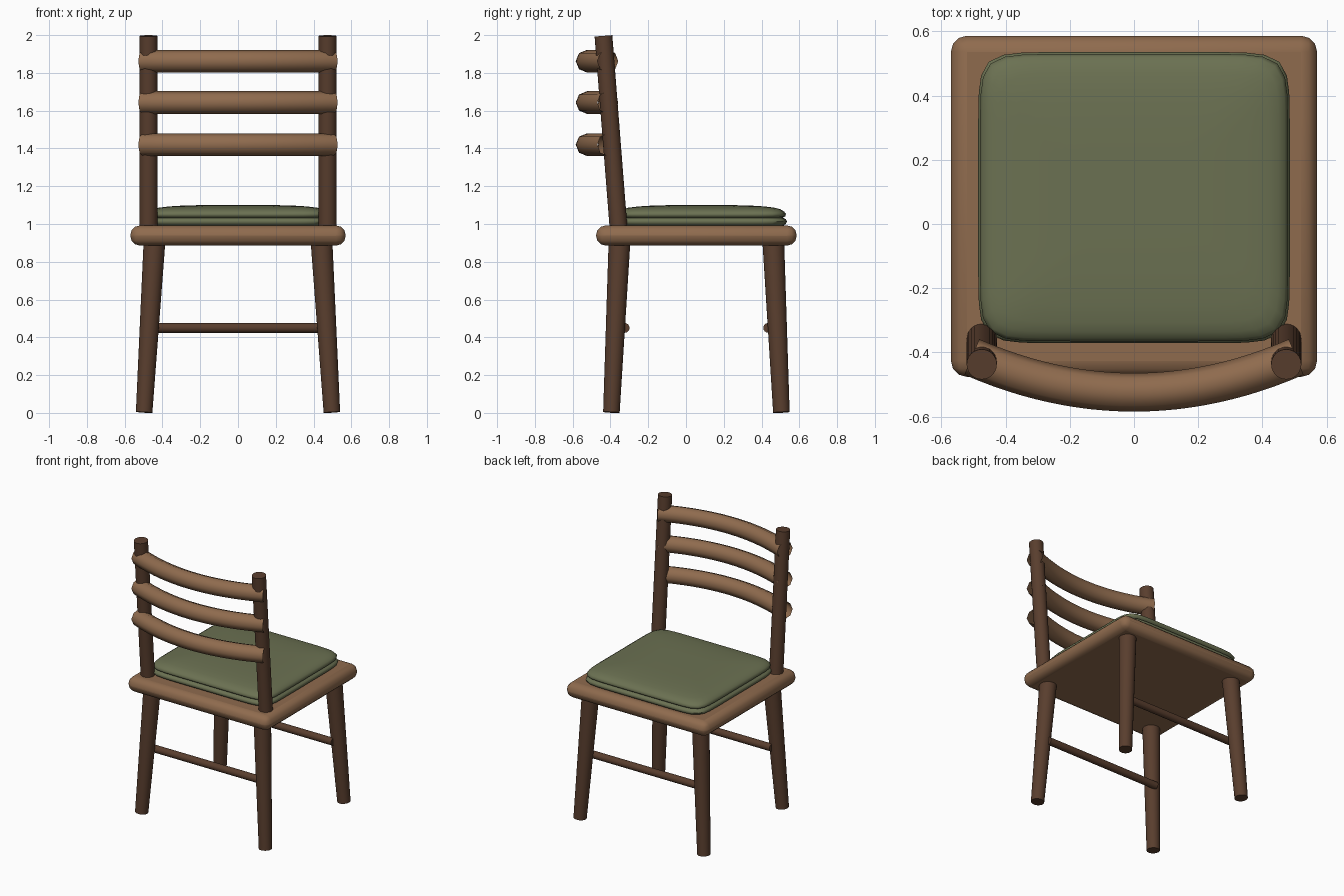
import bpy, bmesh, math
from mathutils import Vector

if "Cube" in bpy.data.objects:
    bpy.data.objects.remove(bpy.data.objects["Cube"])


def material(name, rgb):
    m = bpy.data.materials.new(name)
    m.diffuse_color = (*rgb, 1)
    m.use_nodes = True
    m.node_tree.nodes["Principled BSDF"].inputs["Base Color"].default_value = m.diffuse_color
    return m


DARK = material("dark_wood", (0.10, 0.048, 0.027))
LIGHT = material("light_wood", (0.275, 0.147, 0.076))
FABRIC = material("green_fabric", (0.147, 0.165, 0.084))
CY = 0.055  # centre of the seat in y


def finish(ob, name, mat, angle=40):
    ob.name = name
    ob.data.materials.append(mat)
    bpy.ops.object.select_all(action='DESELECT')
    ob.select_set(True)
    bpy.context.view_layer.objects.active = ob
    bpy.ops.object.shade_smooth_by_angle(angle=math.radians(angle))


def rod(name, a, b, r1, r2, mat, sides=24):
    """Tapered round bar from a to b."""
    a, b = Vector(a), Vector(b)
    d = b - a
    bpy.ops.mesh.primitive_cone_add(vertices=sides, radius1=r1, radius2=r2,
                                    depth=d.length, location=(a + b) / 2,
                                    rotation=d.to_track_quat('Z', 'Y').to_euler())
    finish(bpy.context.object, name, mat)


# Splayed legs, back posts and stretchers
for sx, side in ((-1, "left"), (1, "right")):
    for sy, end in ((-1, "back"), (1, "front")):
        rod(f"{end}_{side}_leg", (sx * 0.497, CY + sy * 0.45, 0.003),
            (sx * 0.442, CY + sy * 0.407, 0.91), 0.044, 0.058, DARK)
    rod(f"{side}_post", (sx * 0.474, -0.355, 0.95), (sx * 0.474, -0.437, 1.996),
        0.047, 0.047, DARK)
for sy, end in ((-1, "back"), (1, "front")):
    y = CY + sy * 0.38
    rod(f"{end}_stretcher", (-0.46, y, 0.45), (0.46, y, 0.45), 0.026, 0.026, DARK, 16)

# Seat board with rounded edges
bpy.ops.mesh.primitive_cube_add(size=1, location=(0, CY, 0.939))
seat = bpy.context.object
seat.dimensions = (1.14, 1.062, 0.106)
bpy.ops.object.transform_apply(location=False, rotation=False, scale=True)
bev = seat.modifiers.new("round", 'BEVEL')
bev.width = 0.05
bev.segments = 3
finish(seat, "seat", LIGHT, 30)

# Bowed back slats: open tubes along a shallow arc
for i, z in enumerate((1.42, 1.643, 1.862)):
    cu = bpy.data.curves.new("slat", 'CURVE')
    cu.dimensions = '3D'
    cu.bevel_depth = 0.06
    cu.bevel_resolution = 2
    sp = cu.splines.new('POLY')
    n = 24
    sp.points.add(n)
    for k, p in enumerate(sp.points):
        t = 2 * k / n - 1
        p.co = (0.505 * t, -0.524 + 0.11 * t * t, z, 1)
    tmp = bpy.data.objects.new("tmp", cu)
    bpy.context.collection.objects.link(tmp)
    bpy.context.view_layer.update()
    me = bpy.data.meshes.new_from_object(tmp)
    bpy.data.objects.remove(tmp)
    slat = bpy.data.objects.new("slat", me)
    bpy.context.collection.objects.link(slat)
    finish(slat, f"back_slat_{i + 1}", LIGHT, 60)

# Cushion: stacked rounded-square rings following a side profile with a seam groove
profile = [(0.03, 0.985), (0.006, 1.0), (0, 1.014), (0.006, 1.025), (0.022, 1.033),
           (0.009, 1.041), (0.006, 1.053), (0.015, 1.066), (0.035, 1.078),
           (0.065, 1.086), (0.12, 1.093), (0.2, 1.098), (0.3, 1.1)]
N, EXP = 80, 10
bm = bmesh.new()
rings = []
for inset, z in profile:
    ring = []
    for k in range(N):
        c, s = math.cos(2 * math.pi * k / N), math.sin(2 * math.pi * k / N)
        r = (abs(c) ** EXP + abs(s) ** EXP) ** (-1 / EXP)
        ring.append(bm.verts.new(((0.485 - inset) * r * c,
                                  0.082 + (0.453 - inset) * r * s, z)))
    rings.append(ring)
for a, b in zip(rings, rings[1:]):
    for k in range(N):
        j = (k + 1) % N
        bm.faces.new((a[k], a[j], b[j], b[k]))
bm.faces.new(rings[-1])
bm.faces.new(rings[0][::-1])
me = bpy.data.meshes.new("cushion")
bm.to_mesh(me)
bm.free()
cushion = bpy.data.objects.new("cushion", me)
bpy.context.collection.objects.link(cushion)
finish(cushion, "cushion", FABRIC, 60)
